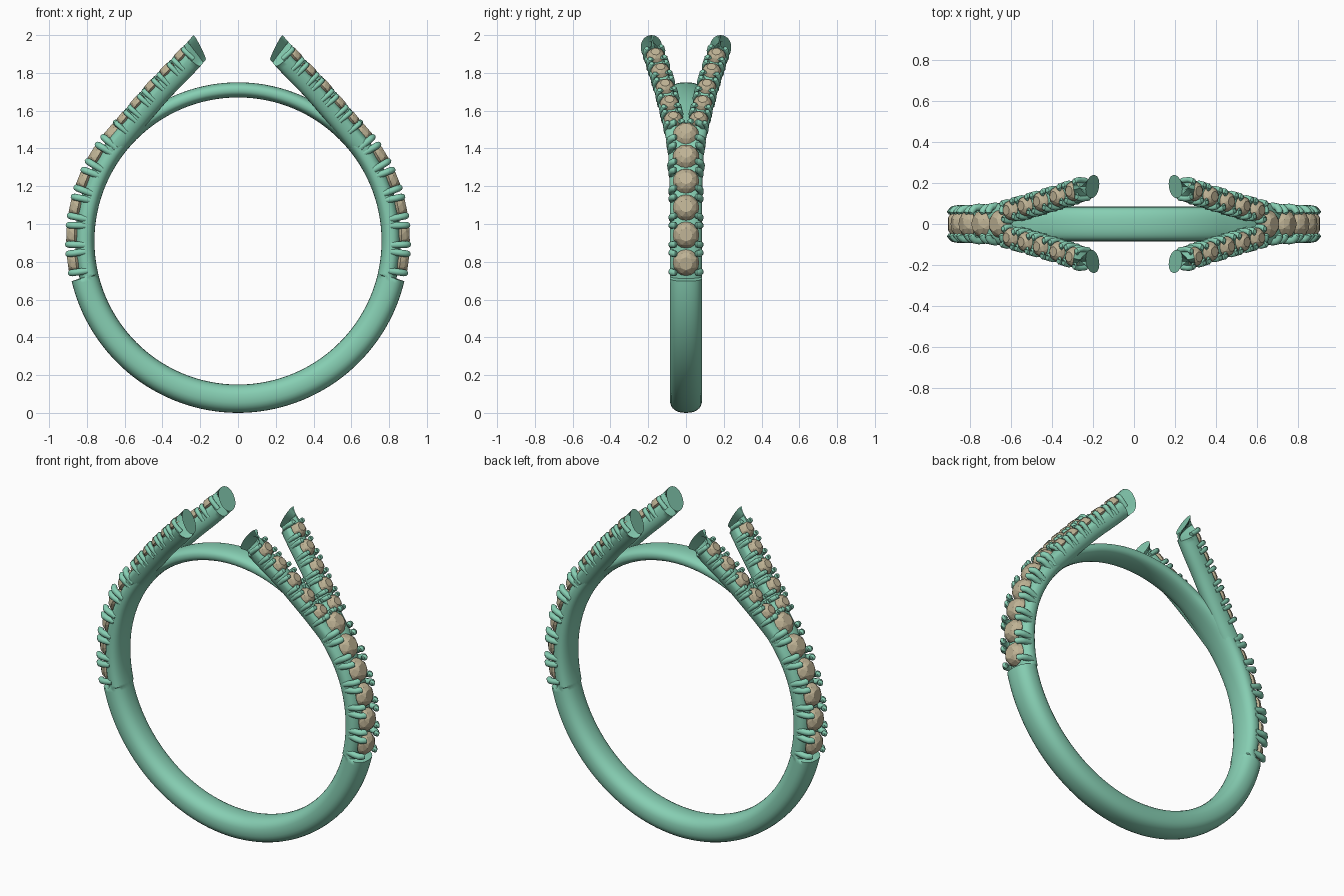
import bpy, bmesh, math
from mathutils import Vector as V

if "Cube" in bpy.data.objects:
    bpy.data.objects.remove(bpy.data.objects["Cube"])

CZ, RI = 0.91, 0.76          # finger hole centre height and radius


def material(name, rgb):
    m = bpy.data.materials.new(name)
    m.diffuse_color = (*rgb, 1)
    m.use_nodes = True
    m.node_tree.nodes["Principled BSDF"].inputs["Base Color"].default_value = m.diffuse_color
    return m


METAL = material("green_metal", (0.24, 0.62, 0.45))
STONE = material("tan_stone", (0.52, 0.45, 0.30))


def lerp_table(t, table):
    for (a, va), (b, vb) in zip(table, table[1:]):
        if t <= b:
            f = max(0, (t - a) / (b - a))
            return va + (vb - va) * f
    return table[-1][1]


def section(c, n, l, w, h_in, h_out, p=2.4, sides=28):
    """Superellipse ring around c, with its own inner and outer height."""
    pts = []
    for k in range(sides):
        a = 2 * math.pi * k / sides
        x = math.copysign(abs(math.cos(a)) ** (2 / p), math.cos(a))
        y = math.copysign(abs(math.sin(a)) ** (2 / p), math.sin(a))
        pts.append(c + l * w * x + n * y * (h_out if y > 0 else h_in))
    return pts


def loft(bm, rings, closed=False):
    vs = [[bm.verts.new(p) for p in r] for r in rings]
    n = len(vs[0])
    for a, b in zip(vs, vs[1:] + (vs[:1] if closed else [])):
        for k in range(n):
            bm.faces.new((a[k], a[(k + 1) % n], b[(k + 1) % n], b[k]))
    if not closed:
        bm.faces.new(vs[0])
        bm.faces.new(vs[-1])


def finish(bm, name, mat, mirror="", smooth=True):
    bmesh.ops.recalc_face_normals(bm, faces=bm.faces)
    me = bpy.data.meshes.new(name)
    bm.to_mesh(me)
    bm.free()
    me.materials.append(mat)
    ob = bpy.data.objects.new(name, me)
    bpy.context.collection.objects.link(ob)
    if smooth:
        bpy.ops.object.select_all(action='DESELECT')
        ob.select_set(True)
        bpy.context.view_layer.objects.active = ob
        bpy.ops.object.shade_smooth_by_angle(angle=math.radians(40))
    if mirror:
        m = ob.modifiers.new("Mirror", 'MIRROR')
        m.use_axis = ("x" in mirror, "y" in mirror, False)
        m.use_mirror_merge = False
    return ob


def add_stone(bm, c, t, l, n, r, h):
    """Faceted round stone: table, crown, girdle and pavilion."""
    pts = []
    for rr, z, cnt, off in ((.5, h, 8, 0), (.83, h * .6, 8, .5), (1, 0, 16, 0), (.3, -.6 * r, 8, 0)):
        for k in range(cnt):
            a = 2 * math.pi * (k + off) / cnt
            pts.append(bm.verts.new(c + (t * math.cos(a) + l * math.sin(a)) * r * rr + n * z))
    bmesh.ops.convex_hull(bm, input=pts)


def add_prongs(bm, c, t, l, n, w, along, reach, rad, h):
    """Four bent claws that rise from the edge and lean over the stone."""
    prof = [(w - .006, -.055), (w - .002, -.01), (w - .006, h * .45),
            (w - .02, h * .8), (reach + .008, h * .9), (reach, h * .86)]
    scale = [1, 1, 1, 1, .95, .45]
    for st in (-1, 1):
        for sl in (-1, 1):
            rings = []
            for i, (a, b) in enumerate(prof):
                p, q = prof[max(i - 1, 0)], prof[min(i + 1, 5)]
                d = V((q[0] - p[0], q[1] - p[1])).normalized()
                side = l * sl * d.y - n * d.x
                o = c + t * st * along + l * sl * a + n * b
                rings.append([o + (t * math.cos(k * math.pi / 5) + side * math.sin(k * math.pi / 5))
                              * rad * scale[i] for k in range(10)])
            loft(bm, rings)


# Shank: full below the stones, cut down in the stone zone, thin bridge on top
OUTER = [(-90, .91), (-13.6, .906), (-13.3, .862), (42, .862), (56, .84), (90, .84)]
WIDTH = [(-90, .086), (20, .086), (45, .1), (60, .08), (90, .08)]
half = [-90 + i * 2.5 for i in range(31)] + [-13.6, -13.3] + [-12.5 + i * 2.5 for i in range(42)]
bm, rings = bmesh.new(), []
for e in half + [180 - e for e in reversed(half[1:-1])]:
    a = math.radians(e)
    el = e if e <= 90 else 180 - e
    n = V((math.cos(a), 0, math.sin(a)))
    ro = lerp_table(el, OUTER)
    h = (ro - RI) / 2
    rings.append(section(V((0, 0, CZ)) + n * (RI + h), n, V((0, 1, 0)),
                         lerp_table(el, WIDTH), h, h))
loft(bm, rings, True)
finish(bm, "shank", METAL)

# Shank stones and prongs
bs, bp = bmesh.new(), bmesh.new()
for i in range(6):
    e = -7.6 + 9.7 * i
    a = math.radians(e)
    n, t, l = V((math.cos(a), 0, math.sin(a))), V((-math.sin(a), 0, math.cos(a))), V((0, 1, 0))
    c = V((0, 0, CZ)) + n * .866
    add_stone(bs, c, t, l, n, .07, .043)
    add_prongs(bp, c, t, l, n, lerp_table(e, WIDTH) - .008, .051, .048, .018, .036)
finish(bs, "shank_stones", STONE, "x", False)
finish(bp, "shank_prongs", METAL, "x")

# Split branch path, sampled with a smooth spline
ctrl = [V(p) for p in ((.76, .025, 1.255), (.69, .04, 1.385), (.6, .06, 1.497), (.5, .088, 1.615),
                       (.4, .118, 1.728), (.3, .15, 1.83), (.203, .183, 1.935), (.11, .215, 2.04))]
path = []
for a, b, c, d in zip(ctrl, ctrl[1:], ctrl[2:], ctrl[3:]):
    for i in range(24):
        s = i / 24
        path.append((b * 2 + (c - a) * s + (a * 2 - b * 5 + c * 4 - d) * s * s
                     + (b * 3 - a - c * 3 + d) * s ** 3) / 2)
path.append(ctrl[-2])


def frame(i):
    t = (path[min(i + 1, len(path) - 1)] - path[max(i - 1, 0)]).normalized()
    n = V((t.z, 0, -t.x)).normalized()
    return t, n.cross(t), n


# Branch: lowered seat under the stones, full section and slanted cut at the tip
bm, rings = bmesh.new(), []
cut = len(path) - 13
for i in list(range(0, cut, 4)) + [cut]:
    t, l, n = frame(i)
    rings.append(section(path[i], n, l, .054, .07, .034, 2.2))
    if i == cut:
        rings.append(section(path[i] + t * .002, n, l, .056, .07, .066, 2.2))
rings.append(section(path[-1], V((.45, 0, .9)), V((-.12, 1, 0)).normalized(), .057, .072, .072, 2.1))
loft(bm, rings)
finish(bm, "split_branches", METAL, "xy")

# Branch stones and prongs
bs, bp = bmesh.new(), bmesh.new()
for z in (1.532, 1.617, 1.702, 1.785, 1.866):
    i = min(range(len(path)), key=lambda k: abs(path[k].z - z))
    t, l, n = frame(i)
    c = path[i] + n * .038
    add_stone(bs, c, t, l, n, .05, .033)
    add_prongs(bp, c, t, l, n, .05, .039, .03, .0135, .03)
finish(bs, "branch_stones", STONE, "xy", False)
finish(bp, "branch_prongs", METAL, "xy")
